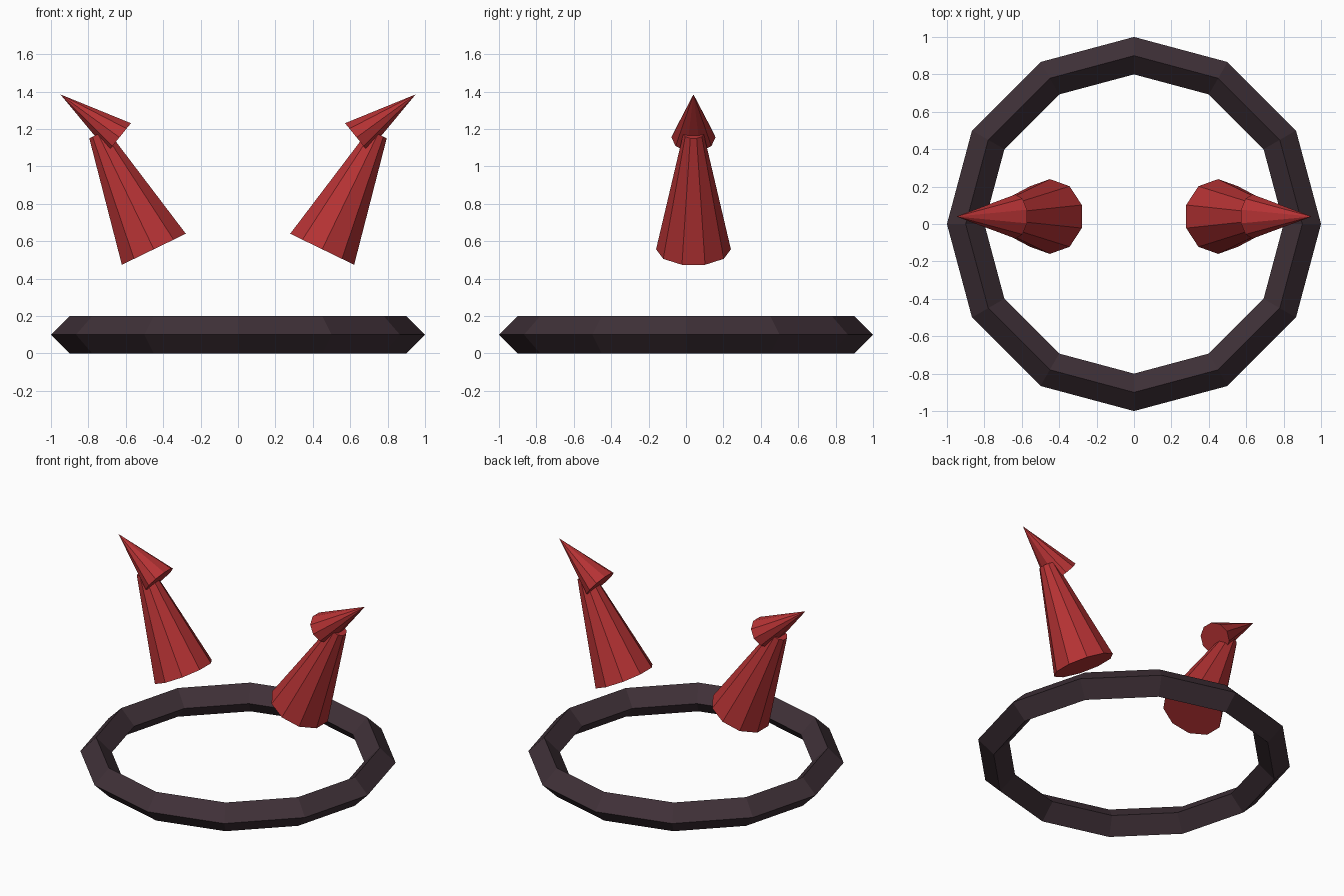
import bpy, bmesh, math
from mathutils import Vector

if "Cube" in bpy.data.objects:
    bpy.data.objects.remove(bpy.data.objects["Cube"])


def material(name, rgb):
    m = bpy.data.materials.new(name)
    m.diffuse_color = (*rgb, 1)
    m.use_nodes = True
    m.node_tree.nodes["Principled BSDF"].inputs["Base Color"].default_value = m.diffuse_color
    return m


RED = material("horn red", (0.46, 0.032, 0.034))
DARK = material("dark plum", (0.050, 0.030, 0.039))
SIDES = 10
FLAT = math.cos(math.pi / SIDES)   # flat-to-corner ratio of the decagon


def ring(bm, centre, half, ry):
    """Decagon with corners on +-y; half = vector from centre to a flat side."""
    u = Vector(half) / FLAT
    v = Vector((0, ry, 0))
    return [bm.verts.new(Vector(centre) + v * math.cos(a) + u * math.sin(a))
            for a in (2 * math.pi * i / SIDES for i in range(SIDES))]


def spike(name, side, base, top):
    """Closed ten-sided frustum, or a cone when top is a single point."""
    bm = bmesh.new()
    low = ring(bm, *base)
    bm.faces.new(low)
    if len(top) == 3 and isinstance(top[0], tuple):
        high = ring(bm, *top)
        bm.faces.new(high)
    else:
        high = [bm.verts.new(top)] * SIDES
    for i in range(SIDES):
        j = (i + 1) % SIDES
        corners = [low[i], low[j], high[j], high[i]]
        bm.faces.new(list(dict.fromkeys(corners)))
    for v in bm.verts:
        v.co.x *= side
    bmesh.ops.recalc_face_normals(bm, faces=bm.faces)
    me = bpy.data.meshes.new(name)
    bm.to_mesh(me)
    bm.free()
    me.materials.append(RED)
    bpy.context.collection.objects.link(bpy.data.objects.new(name, me))


# Faceted ring with a diamond cross-section
bpy.ops.mesh.primitive_torus_add(major_segments=12, minor_segments=4,
                                 major_radius=0.9, minor_radius=0.1,
                                 location=(0, 0, 0.1))
band = bpy.context.object
band.name = "ring_band"
band.data.materials.append(DARK)
for p in band.data.polygons:
    p.use_smooth = False

# Pair of horns: tapered trunk leaning outwards, then a sharper tip
Y = 0.04
for side, label in ((1, "right"), (-1, "left")):
    spike("horn_trunk_" + label, side,
          ((0.45, Y, 0.557), (0.171, 0, -0.083), 0.2),
          ((0.748, Y, 1.173), (0.047, 0, -0.023), 0.055))
    spike("horn_tip_" + label, side,
          ((0.634, Y, 1.155), (0.0615, 0, -0.076), 0.118),
          (0.95, Y, 1.385))
